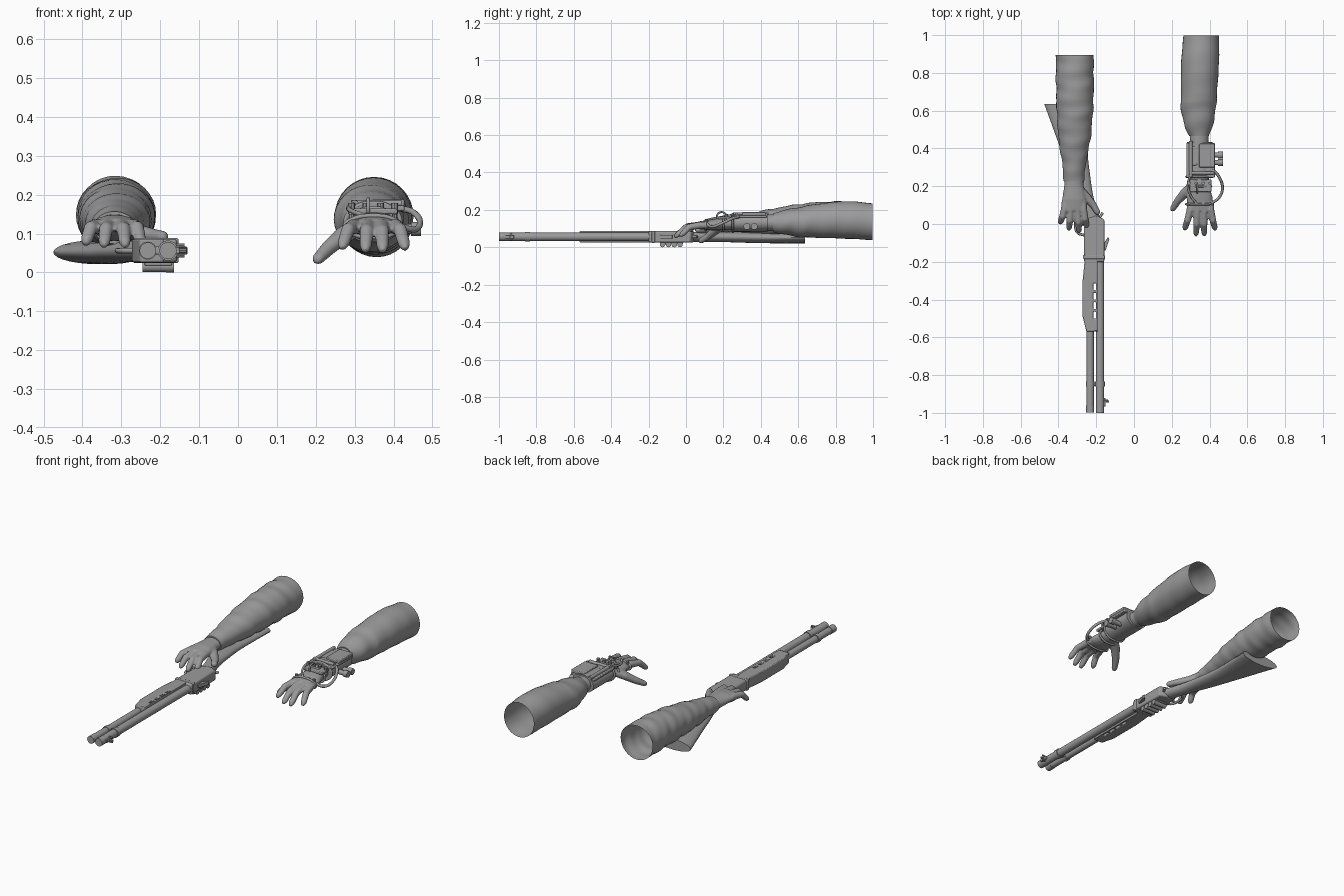
import bpy, bmesh, math
from mathutils import Vector

if "Cube" in bpy.data.objects:
    bpy.data.objects.remove(bpy.data.objects["Cube"], do_unlink=True)

grey = bpy.data.materials.new("plain grey")
grey.use_nodes = True
GREY = (0.33, 0.33, 0.33, 1)
grey.diffuse_color = GREY
grey.node_tree.nodes["Principled BSDF"].inputs["Base Color"].default_value = GREY


def finish(name, bm, angle=40, bevel=0):
    bmesh.ops.recalc_face_normals(bm, faces=bm.faces)
    me = bpy.data.meshes.new(name)
    bm.to_mesh(me)
    bm.free()
    ob = bpy.data.objects.new(name, me)
    bpy.context.collection.objects.link(ob)
    me.materials.append(grey)
    bpy.ops.object.select_all(action='DESELECT')
    ob.select_set(True)
    bpy.context.view_layer.objects.active = ob
    if bevel:
        mod = ob.modifiers.new("bevel", 'BEVEL')
        mod.width, mod.segments, mod.limit_method = bevel, 2, 'ANGLE'
    bpy.ops.object.shade_smooth_by_angle(angle=math.radians(angle))
    return ob


def add_loft(bm, secs, n=16, caps=(True, True), along_y=False, wrinkle=None):
    """Skin elliptical rings given as (x, y, z, half width, half height)."""
    pts = [Vector(s[:3]) for s in secs]
    rings = []
    for i, (p, s) in enumerate(zip(pts, secs)):
        t = Vector((0, -1, 0)) if along_y else \
            (pts[min(i + 1, len(pts) - 1)] - pts[max(i - 1, 0)]).normalized()
        side = t.cross(Vector((0, 0, 1))).normalized()
        up = side.cross(t)
        ring = []
        for k in range(n):
            a = 2 * math.pi * k / n
            w = wrinkle(p.y, a) if wrinkle else 1
            ring.append(bm.verts.new(p + side * (s[3] * w * math.cos(a)) + up * (s[4] * w * math.sin(a))))
        rings.append(ring)
    for a, b in zip(rings, rings[1:]):
        for k in range(n):
            bm.faces.new((a[k], a[(k + 1) % n], b[(k + 1) % n], b[k]))
    for on, ring in zip(caps, (rings[0], rings[-1])):
        if on:
            bm.faces.new(ring)


def loft(name, secs, **kw):
    bm = bmesh.new()
    add_loft(bm, secs, **kw)
    return finish(name, bm)


def refine(secs, steps):
    """Smoothly interpolate loft sections."""
    out = []
    for i in range(len(secs) - 1):
        a, b, c, d = (secs[min(max(i + j, 0), len(secs) - 1)] for j in (-1, 0, 1, 2))
        for k in range(steps):
            t = k / steps
            out.append([q + t / 2 * (r - p + t * (2 * p - 5 * q + 4 * r - s + t * (3 * q - p - 3 * r + s)))
                        for p, q, r, s in zip(a, b, c, d)])
    return out + [list(secs[-1])]


def rod(name, p, q, r, n=20):
    """Straight cylinder between two points."""
    p, q = Vector(p), Vector(q)
    bm = bmesh.new()
    bmesh.ops.create_cone(bm, cap_ends=True, segments=n, radius1=r, radius2=r, depth=(q - p).length)
    rot = (q - p).to_track_quat('Z', 'Y').to_matrix()
    for v in bm.verts:
        v.co = rot @ v.co + (p + q) / 2
    return finish(name, bm)


def box(name, lo, hi, bevel=0.004):
    bm = bmesh.new()
    bmesh.ops.create_cube(bm, size=1)
    for v in bm.verts:
        v.co = [(l + h) / 2 + c * (h - l) for l, h, c in zip(lo, hi, v.co)]
    return finish(name, bm, 30, bevel)


def slab(name, outline, z0, z1, bevel):
    bm = bmesh.new()
    face = bm.faces.new([bm.verts.new((x, y, z0)) for x, y in outline])
    new = bmesh.ops.extrude_face_region(bm, geom=[face])["geom"]
    bmesh.ops.translate(bm, vec=(0, 0, z1 - z0), verts=[g for g in new if isinstance(g, bmesh.types.BMVert)])
    return finish(name, bm, 30, bevel)


def cable(name, pts, r, closed=False):
    cu = bpy.data.curves.new(name, 'CURVE')
    cu.dimensions, cu.bevel_depth, cu.bevel_resolution, cu.resolution_u = '3D', r, 2, 6
    sp = cu.splines.new('BEZIER')
    sp.bezier_points.add(len(pts) - 1)
    for bp, p in zip(sp.bezier_points, pts):
        bp.co = p
        bp.handle_left_type = bp.handle_right_type = 'AUTO'
    sp.use_cyclic_u, cu.use_fill_caps = closed, True
    ob = bpy.data.objects.new(name, cu)
    bpy.context.collection.objects.link(ob)
    cu.materials.append(grey)


def hand(name, palm, knuckles, tips, thumb):
    """Palm, curled fingers and thumb fused into one smooth skin."""
    bm = bmesh.new()
    add_loft(bm, palm, along_y=True)
    for (kx, ky), tip in zip(knuckles, tips):
        k, t = Vector((kx, ky, 0.118)), Vector(tip)
        m = k.lerp(t, 0.5) + Vector((0, -0.006, 0.018))
        end = t + (t - m) * 0.08
        add_loft(bm, [(*(k + Vector((0, 0.04, 0))), .017, .017), (*k, .02, .02), (*m, .018, .018),
                      (*t.lerp(m, .2), .016, .015), (*end, .008, .008)], n=12)
    add_loft(bm, thumb, n=12)
    ob = finish(name, bm, 180)
    mod = ob.modifiers.new("fuse", 'REMESH')
    mod.mode, mod.voxel_size, mod.use_smooth_shade = 'VOXEL', 0.005, True
    mod = ob.modifiers.new("relax", 'SMOOTH')
    mod.factor, mod.iterations = 0.5, 4


# Sleeves, open at the shoulder end
def folds(y, a):
    return 1 + .022 * math.sin(48 * y + 2.2 * math.cos(a)) + .016 * math.sin(83 * y + 3 * math.sin(a) + 1)


def soft_folds(y, a):
    return 1 + (.03 if y < .65 else .008) * math.sin(52 * y + 2 * math.cos(a + 1))


loft("right_sleeve", refine([
    (-.314, .895, .147, .1, .098), (-.313, .75, .148, .1, .096), (-.313, .6, .142, .096, .088),
    (-.315, .45, .132, .084, .072), (-.317, .33, .122, .064, .056), (-.318, .25, .116, .056, .047),
    (-.318, .225, .115, .052, .043)], 9), n=32, caps=(False, True), along_y=True, wrinkle=folds)
loft("left_sleeve", refine([
    (.356, .998, .137, .094, .098), (.35, .86, .146, .1, .1), (.345, .72, .142, .096, .092),
    (.341, .6, .135, .091, .079), (.342, .52, .133, .074, .064), (.345, .465, .132, .052, .05)], 9),
    n=32, caps=(False, True), along_y=True, wrinkle=soft_folds)

# Hands
hand("right_hand", [(-.318, .27, .115, .048, .037), (-.318, .2, .115, .052, .034),
                    (-.317, .13, .118, .064, .03), (-.315, .07, .118, .06, .021)],
     [(-.366, .085), (-.334, .075), (-.3, .072), (-.268, .08)],
     [(-.392, .005, .075), (-.345, -.028, .07), (-.29, -.042, .07), (-.25, -.015, .075)],
     [(-.29, .18, .112, .026, .024), (-.25, .14, .1, .024, .022), (-.215, .1, .094, .019, .018),
      (-.192, .06, .092, .016, .015), (-.188, .05, .092, .008, .008)])
hand("left_hand", [(.345, .27, .13, .05, .037), (.345, .2, .125, .055, .034),
                   (.347, .14, .12, .07, .03), (.35, .07, .117, .064, .021)],
     [(.298, .075), (.334, .067), (.37, .067), (.405, .077)],
     [(.268, -.027, .065), (.328, -.058, .058), (.372, -.057, .057), (.43, -.028, .063)],
     [(.31, .2, .12, .026, .024), (.27, .165, .095, .026, .023), (.23, .12, .06, .02, .019),
      (.205, .08, .034, .016, .015), (.2, .07, .028, .008, .008)])

# Left forearm with strapped-on equipment
loft("left_forearm", [(.345, .5, .132, .048, .045), (.345, .24, .13, .052, .04)], n=24)
loft("forearm_bracer", [(.348, .435, .132, .068, .05), (.348, .245, .13, .068, .047)], n=24)
box("equipment_plate", (.278, .245, .158), (.428, .43, .172))
box("equipment_case", (.345, .3, .17), (.428, .425, .188))
box("equipment_panel", (.29, .31, .17), (.335, .41, .178))
box("wrist_plate", (.295, .17, .15), (.41, .235, .164))
rod("equipment_tube", (.3, .25, .176), (.3, .44, .176), .01)
rod("equipment_bar", (.29, .27, .177), (.42, .27, .177), .009)
for i in range(4):
    x = .292 + i * .037
    rod("strap_bolt", (x, .215, .15), (x, .215, .178), .009, 8)
    rod("plate_screw", (x, .42, .165), (x, .42, .177), .005, 8)
    rod("knuckle_stud", (x, .11, .13), (x, .11, .15), .007, 8)
for y in (.325, .365):
    rod("side_connector", (.4, y, .112), (.445, y, .112), .013)
    rod("connector_cap", (.445, y, .112), (.47, y, .112), .018, 12)


def strap(name, y, cz, rx, rz):
    cable(name, [(.347 + rx * math.cos(k * math.pi / 4), y, cz + rz * math.sin(k * math.pi / 4))
                 for k in range(8)], .006, True)


strap("wrist_strap", .2, .125, .062, .039)
strap("hand_strap", .105, .118, .072, .027)
strap("forearm_strap", .25, .13, .07, .048)
cable("air_hose", [(.415, .29, .165), (.45, .25, .155), (.468, .185, .125), (.45, .14, .11), (.4, .105, .13)], .008)
cable("inner_hose", [(.3, .26, .176), (.285, .21, .165), (.3, .15, .155), (.33, .11, .145)], .006)
cable("upright_ring", [(.335, .19 + .024 * math.cos(k * math.pi / 3), .166 + .022 * math.sin(k * math.pi / 3))
                       for k in range(6)], .005, True)

# Long gun lying on its side
Z = .056
rod("barrel", (-.18, -1, Z), (-.18, -.18, Z), .022, 28)
rod("magazine_tube", (-.232, -.995, Z), (-.232, -.5, Z), .019, 28)
rod("magazine_cap", (-.232, -.999, Z), (-.232, -.96, Z), .021, 28)
for x, r in ((-.18, .026), (-.232, .023)):
    rod("barrel_band", (x, -.86, Z), (x, -.835, Z), r, 28)
box("band_bridge", (-.23, -.857, .046), (-.18, -.838, .066))
slab("receiver", [(-.265, -.2), (-.157, -.2), (-.157, .025), (-.2, .045), (-.25, .03), (-.265, -.02)],
     .026, .086, .008)
pump = slab("sliding_forend", [(-.258, -.16), (-.272, -.3), (-.272, -.49), (-.252, -.57), (-.192, -.57), (-.192, -.16)],
            .026, .086, .01)
for i in range(4):
    y = -.5 + i * .05
    cutter = box("slot_cutter", (-.2155, y, 0), (-.2005, y + .036, .2), 0)
    cutter.hide_render = True
    bpy.context.view_layer.objects.active = pump
    mod = pump.modifiers.new("slot", 'BOOLEAN')
    mod.object, mod.solver = cutter, 'EXACT'
    bpy.ops.object.modifier_apply(modifier=mod.name)
    bpy.data.objects.remove(cutter, do_unlink=True)
loft("stock", refine([(-.215, .0, Z, .046, .027), (-.232, .07, Z, .04, .027), (-.258, .15, Z, .042, .027),
                      (-.29, .27, .054, .056, .028), (-.318, .4, .052, .072, .03),
                      (-.357, .635, .052, .118, .031)], 4), n=28, along_y=True)
cable("trigger_guard", [(-.262, -.06, Z), (-.3, -.045, Z), (-.31, 0, Z), (-.3, .05, Z), (-.25, .08, Z)], .007)
cable("trigger", [(-.255, .0, Z), (-.278, -.005, Z), (-.295, -.018, Z)], .006)
cable("hammer", [(-.19, .02, Z), (-.175, .045, Z), (-.165, .06, Z)], .007)

# Sights
box("front_sight_base", (-.16, -.965, .047), (-.15, -.92, .065), .002)
rod("front_sight_post", (-.16, -.94, Z), (-.132, -.94, Z), .006, 8)
for z in (.043, .069):
    rod("front_sight_ear", (-.158, -.935, z), (-.138, -.935, z), .005, 8)
slab("rear_sight", [(-.158, -.14), (-.15, -.14), (-.13, -.08), (-.138, -.07), (-.158, -.1)], .046, .066, .002)
box("barrel_collar", (-.27, -.185, .024), (-.153, -.165, .088))

# Spare cartridges held beneath the receiver
box("cartridge_holder", (-.24, -.14, .018), (-.17, -.015, .028), .002)
for i in range(4):
    y = -.125 + i * .031
    rod("spare_cartridge", (-.245, y, .0145), (-.185, y, .0145), .0135, 16)
    rod("cartridge_base", (-.185, y, .0145), (-.165, y, .0145), .0145, 16)
